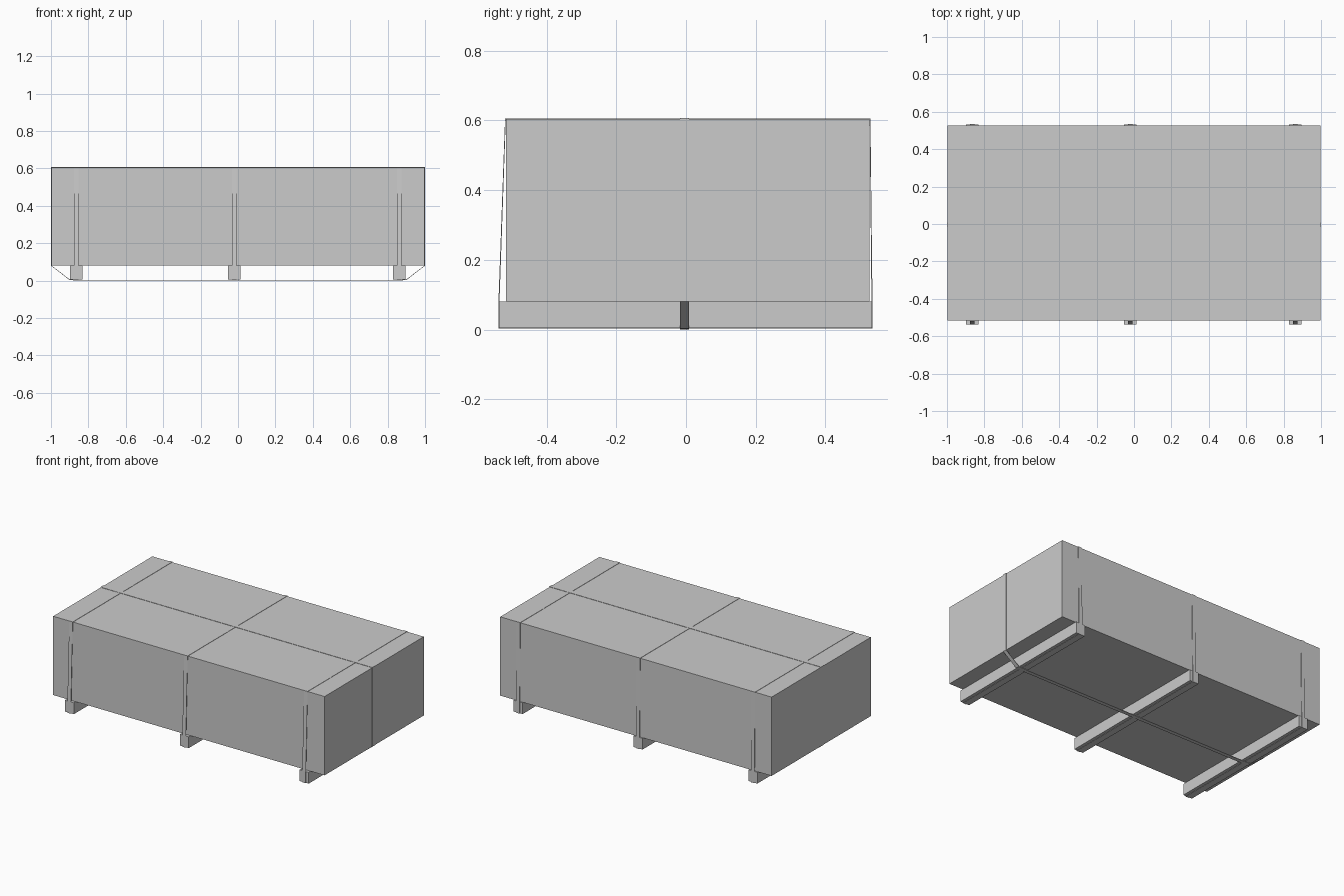
import bpy, bmesh
from mathutils import Vector

if "Cube" in bpy.data.objects:
    bpy.data.objects.remove(bpy.data.objects["Cube"])


def finish(name, bm):
    bmesh.ops.recalc_face_normals(bm, faces=bm.faces[:])
    me = bpy.data.meshes.new(name)
    bm.to_mesh(me)
    bm.free()
    ob = bpy.data.objects.new(name, me)
    bpy.context.collection.objects.link(ob)
    return ob


def box(name, lo, hi):
    bm = bmesh.new()
    bmesh.ops.create_cube(bm, size=1)
    for v in bm.verts:
        v.co = Vector([lo[i] + (v.co[i] + 0.5) * (hi[i] - lo[i]) for i in range(3)])
    return finish(name, bm)


def strap(name, loop, axis, pos, width=0.026, thick=0.003):
    """Closed flat band: loop is (horizontal, z), axis is the width direction."""
    bm = bmesh.new()
    rows = []
    for h, z in loop:
        row = []
        for w in (pos - width / 2, pos + width / 2):
            row.append(bm.verts.new((w, h, z) if axis == 'x' else (h, w, z)))
        rows.append(row)
    for a, b in zip(rows, rows[1:] + rows[:1]):
        bm.faces.new((a[0], a[1], b[1], b[0]))
    ob = finish(name, bm)
    mod = ob.modifiers.new("thickness", 'SOLIDIFY')
    mod.thickness = thick
    mod.offset = -1
    return ob


# main packed crate
box("crate", (-0.998, -0.516, 0.08), (0.998, 0.526, 0.604))

# three wooden skids, each with a strap round the load
cross_loop = [(-0.519, 0.606), (-0.538, 0.08), (-0.538, 0.003),
              (0.535, 0.003), (0.535, 0.08), (0.529, 0.606)]
for label, x in (("left", -0.865), ("middle", -0.02), ("right", 0.862)):
    box(label + "_skid", (x - 0.033, -0.536, 0.005), (x + 0.033, 0.533, 0.08))
    strap(label + "_strap", cross_loop, 'x', x)

# long strap running end to end and under the skids
long_loop = [(-1.0, 0.607), (-1.0, 0.08), (-0.9, 0.003), (-0.83, 0.0),
             (0.83, 0.0), (0.9, 0.003), (1.0, 0.08), (1.0, 0.607)]
strap("long_strap", long_loop, 'y', -0.004)
